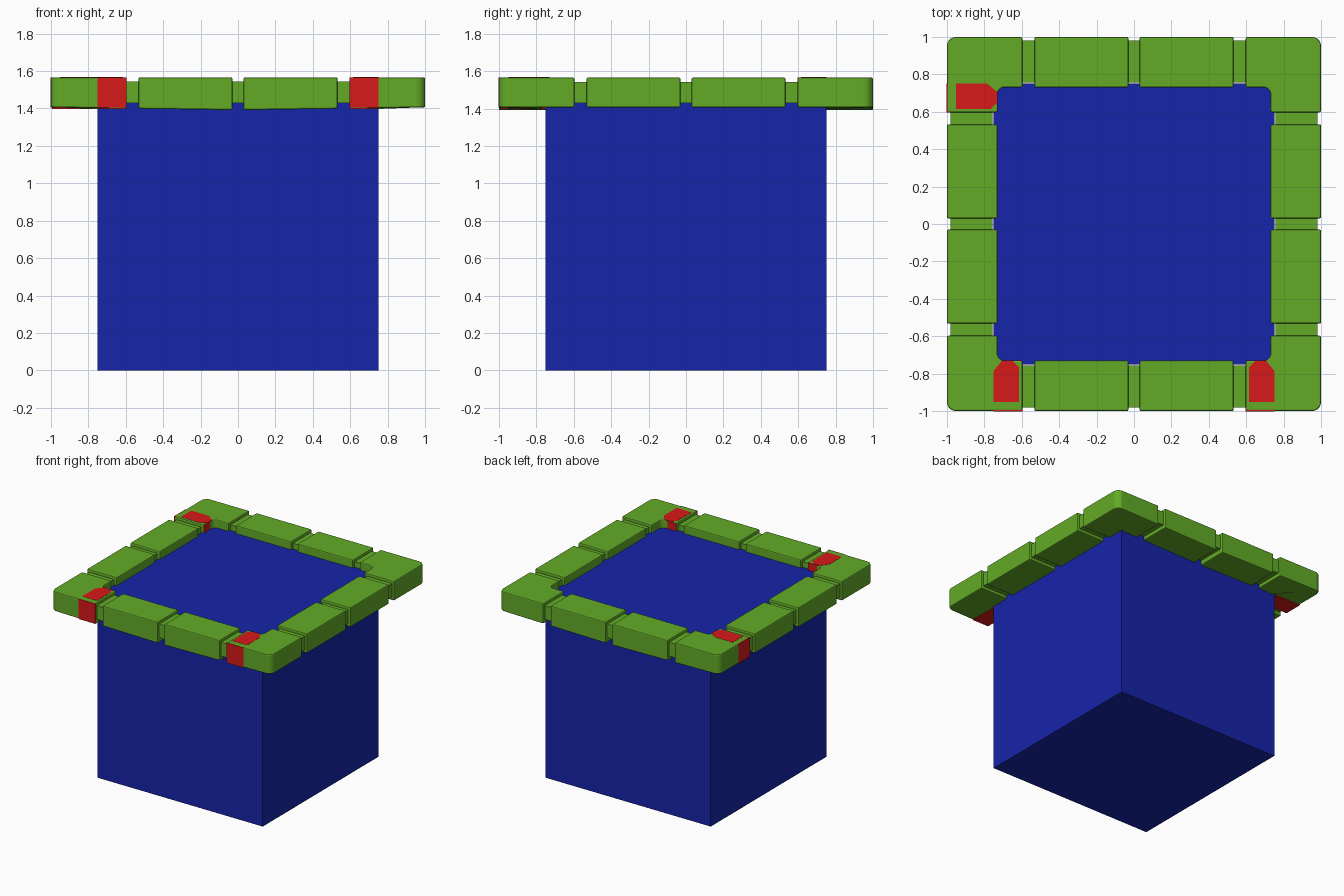
import bpy, bmesh
from math import sin, cos, pi

if "Cube" in bpy.data.objects:
    bpy.data.objects.remove(bpy.data.objects["Cube"])


def material(name, rgb):
    m = bpy.data.materials.new(name)
    m.diffuse_color = (*rgb, 1)
    m.use_nodes = True
    m.node_tree.nodes["Principled BSDF"].inputs["Base Color"].default_value = m.diffuse_color
    return m


BLUE = material("blue", (0.008, 0.018, 0.40))
GREEN = material("green", (0.125, 0.41, 0.02))
RED = material("red", (0.69, 0.01, 0.01))
Z0, Z1 = 1.406, 1.566        # rim underside and top
IN, OUT = 0.73, 1.0          # rim inner and outer distance


def prism(name, outline, z0, z1, mat, place=lambda x, y: (x, y), bevel=0, sag=False):
    """Extrude an outline vertically; sag lowers the underside of front/back pieces."""
    bm = bmesh.new()
    pts = [place(x, y) for x, y in outline]
    low = []
    for x, y in pts:
        drop = 0.015 * (1 - abs(x)) if sag and abs(y) > 0.725 else 0
        low.append(bm.verts.new((x, y, z0 - drop)))
    top = [bm.verts.new((x, y, z1)) for x, y in pts]
    bm.faces.new(low)
    bm.faces.new(top)
    for i in range(len(pts)):
        j = (i + 1) % len(pts)
        bm.faces.new((low[i], low[j], top[j], top[i]))
    bmesh.ops.recalc_face_normals(bm, faces=bm.faces)
    me = bpy.data.meshes.new(name)
    bm.to_mesh(me)
    bm.free()
    me.materials.append(mat)
    ob = bpy.data.objects.new(name, me)
    bpy.context.collection.objects.link(ob)
    if bevel:
        b = ob.modifiers.new("bevel", 'BEVEL')
        b.width, b.segments = bevel, 2
        b.limit_method, b.angle_limit = 'ANGLE', 0.9
    return ob


def rect(x0, x1, y0, y1):
    return [(x0, y0), (x1, y0), (x1, y1), (x0, y1)]


def arc(c, r, a0, a1, n=5):
    return [(c + r * cos(a0 + (a1 - a0) * i / n), c + r * sin(a0 + (a1 - a0) * i / n))
            for i in range(n + 1)]


# Block body
prism("block_body", rect(-0.75, 0.75, -0.75, 0.75), 0, 1.5, BLUE)

# Straight rim pieces and recessed links on each of the four sides
sides = {"back": lambda x, y: (x, y), "front": lambda x, y: (-x, -y),
         "right": lambda x, y: (y, -x), "left": lambda x, y: (-y, x)}
for side, place in sides.items():
    for s in (-1, 1):
        prism(side + "_rim_piece", rect(*sorted((0.03 * s, 0.532 * s)), IN, OUT),
              Z0, Z1, GREEN, place, 0.008, side in ("front", "back"))
    for c in (-0.564, 0, 0.564):
        prism(side + "_rim_link", rect(c - 0.05, c + 0.05, 0.755, 0.98),
              1.43, 1.543, GREEN, place)

# L-shaped corner rim pieces with rounded inner and outer corners
corner = ([(0.597, IN)] + arc(0.69, 0.04, pi / 2, 0) + [(IN, 0.597), (OUT, 0.597)]
          + arc(0.95, 0.05, 0, pi / 2) + [(0.597, OUT)])
for sx in (-1, 1):
    for sy in (-1, 1):
        prism("corner_rim_piece", corner, Z0, Z1, GREEN,
              lambda x, y: (sx * x, sy * y), 0.008, True)

# Red tiles on three of the corner pieces: outer, inner, upper and lower faces
tiles = {"front_right": lambda x, y: (x, -y), "front_left": lambda x, y: (-x, -y),
         "back_left": lambda x, y: (-y, x)}
top_tile = [(0.615, 0.95), (0.75, 0.95), (0.75, 0.785), (0.705, IN), (0.65, IN), (0.615, 0.765)]
for where, place in tiles.items():
    prism(where + "_tile_top", top_tile, Z1 - 0.01, Z1 + 0.0015, RED, place)
    prism(where + "_tile_outer", rect(0.597, 0.75, 0.99, 1.0015), Z0, Z1 - 0.001, RED, place)
    prism(where + "_tile_inner", rect(0.6, 0.68, IN - 0.0015, 0.74), Z0 + 0.01, Z1 - 0.002, RED, place)
    prism(where + "_tile_bottom", rect(0.6, 0.75, 0.752, 0.995), Z0 - 0.009, Z0 + 0.01, RED, place)
